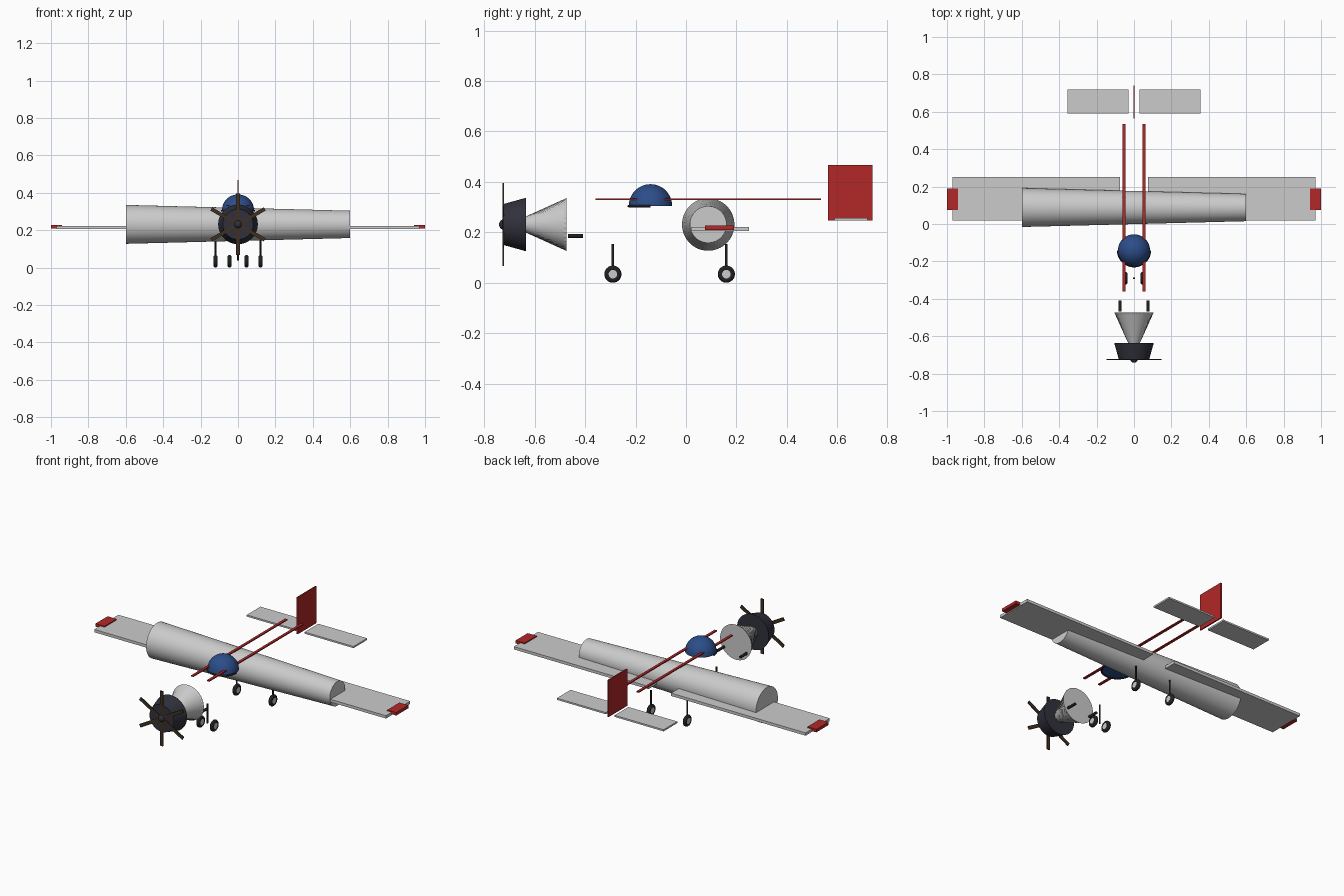
import bpy, bmesh, math
from mathutils import Matrix, Vector

if "Cube" in bpy.data.objects:
    bpy.data.objects.remove(bpy.data.objects["Cube"])


def mat(name, r, g, b):
    m = bpy.data.materials.new(name)
    m.diffuse_color = (r, g, b, 1)
    m.use_nodes = True
    m.node_tree.nodes["Principled BSDF"].inputs["Base Color"].default_value = m.diffuse_color
    return m


RED = mat("red", 0.45, 0.02, 0.02)
BLUE = mat("blue", 0.025, 0.075, 0.25)
NAVY = mat("dark_navy", 0.03, 0.03, 0.045)
BLACK = mat("black", 0.015, 0.015, 0.015)
BROWN = mat("brown", 0.05, 0.03, 0.018)
ROT = {'X': Matrix.Rotation(math.pi / 2, 4, 'Y'),
       'Y': Matrix.Rotation(-math.pi / 2, 4, 'X'),
       'Z': Matrix.Identity(4)}


def finish(name, bm, material=None, smooth=False):
    bmesh.ops.recalc_face_normals(bm, faces=bm.faces)
    me = bpy.data.meshes.new(name)
    bm.to_mesh(me)
    bm.free()
    ob = bpy.data.objects.new(name, me)
    bpy.context.collection.objects.link(ob)
    if material:
        me.materials.append(material)
    if smooth:
        bpy.ops.object.select_all(action='DESELECT')
        ob.select_set(True)
        bpy.context.view_layer.objects.active = ob
        bpy.ops.object.shade_smooth_by_angle(angle=math.radians(35))
    return ob


def box(name, lo, hi, material=None):
    lo, hi = Vector(lo), Vector(hi)
    bm = bmesh.new()
    bmesh.ops.create_cube(bm, size=1, matrix=Matrix.Translation((lo + hi) / 2)
                          @ Matrix.Diagonal((*(hi - lo), 1)))
    return finish(name, bm, material)


def cone(name, axis, centre, r1, r2, length, material=None, segs=48):
    # r1 is the radius at the negative end of the axis
    bm = bmesh.new()
    bmesh.ops.create_cone(bm, cap_ends=True, segments=segs, radius1=r1, radius2=r2,
                          depth=length, matrix=Matrix.Translation(centre) @ ROT[axis])
    return finish(name, bm, material, True)


def ring(name, centre, axis, major, minor, material, sweep=math.tau, start=0.0, n=32, m=12):
    bm = bmesh.new()
    full = sweep > 6.2
    loops = []
    for i in range(n if full else n + 1):
        a = start + sweep * i / n
        loop = []
        for j in range(m):
            b = math.tau * j / m
            r = major + minor * math.cos(b)
            p = Vector((r * math.cos(a), r * math.sin(a), minor * math.sin(b)))
            loop.append(bm.verts.new(ROT[axis] @ p + Vector(centre)))
        loops.append(loop)
    for i in range(n):
        A, B = loops[i], loops[(i + 1) % len(loops)]
        for j in range(m):
            k = (j + 1) % m
            bm.faces.new((A[j], B[j], B[k], A[k]))
    if not full:
        bm.faces.new(loops[0])
        bm.faces.new(loops[-1])
    return finish(name, bm, material, True)


# Tapered body lying along x
cone("fuselage", 'X', (0, 0.088, 0.231), 0.104, 0.073, 1.2, segs=64)

# Wings, tips, tailplanes, stripes and exhausts on both sides
for s, side in ((-1, "left"), (1, "right")):
    def pair(name, x0, x1, y0, y1, z0, z1, material=None):
        a, b = sorted((s * x0, s * x1))
        box(side + "_" + name, (a, y0, z0), (b, y1, z1), material)
    pair("wing", 0.075, 0.97, 0.02, 0.25, 0.205, 0.222)
    pair("wing_tip", 0.94, 1.0, 0.075, 0.19, 0.210, 0.228, RED)
    pair("tailplane", 0.03, 0.355, 0.59, 0.72, 0.246, 0.256)
    pair("stripe", 0.045, 0.061, -0.36, 0.535, 0.328, 0.334, RED)
    cone(side + "_exhaust", 'Y', (s * 0.075, -0.438, 0.186), 0.008, 0.008, 0.06, BLACK, 20)

box("tail_fin", (-0.004, 0.563, 0.246), (0.004, 0.74, 0.467), RED)

# Canopy dome and front frame
bm = bmesh.new()
bmesh.ops.create_uvsphere(bm, u_segments=40, v_segments=24, radius=0.086)
bmesh.ops.bisect_plane(bm, geom=bm.verts[:] + bm.edges[:] + bm.faces[:], dist=1e-5,
                       plane_co=(0, 0, 0), plane_no=(0, 0, 1), clear_inner=True)
bmesh.ops.holes_fill(bm, edges=[e for e in bm.edges if e.is_boundary])
bm.transform(Matrix.Translation((0, -0.141, 0.305)))
finish("canopy", bm, BLUE, True)
ring("windshield_frame", (0, -0.141, 0.304), 'Z', 0.086, 0.005, BLACK, math.pi, math.pi)

# Engine cowl, nose hub and six blades
cone("engine_cowl", 'Y', (0, -0.68, 0.231), 0.081, 0.106, 0.09, NAVY)
bm = bmesh.new()
bmesh.ops.create_uvsphere(bm, u_segments=24, v_segments=16, radius=0.021,
                          matrix=Matrix.Translation((0, -0.721, 0.231)))
finish("propeller_hub", bm, NAVY, True)
for i in range(6):
    blade = box("propeller_blade_%d" % (i + 1), (-0.010, -0.003, 0.01), (0.010, 0.003, 0.165), BROWN)
    blade.location = (0, -0.725, 0.231)
    blade.rotation_euler = (0, i * math.pi / 3, 0)

# Knurled cone behind the cowl
bm = bmesh.new()
rows, segs, loops = 18, 64, []
for i in range(rows + 1):
    t = i / rows
    loop = []
    for j in range(segs):
        a = math.tau * j / segs
        r = 0.030 + 0.075 * t - (0.003 if (i + j) % 2 and i < rows else 0)
        loop.append(bm.verts.new((r * math.cos(a), -0.64 + 0.166 * t, 0.231 + r * math.sin(a))))
    loops.append(loop)
for A, B in zip(loops, loops[1:]):
    for j in range(segs):
        k = (j + 1) % segs
        bm.faces.new((A[j], A[k], B[k], B[j]))
bm.faces.new(loops[0])
bm.faces.new(loops[-1])
finish("knurled_cone", bm)

# Landing gear
for name, x, y in (("left_main", -0.12, 0.16), ("right_main", 0.12, 0.16),
                   ("left_nose", -0.045, -0.29), ("right_nose", 0.045, -0.29)):
    ring(name + "_tyre", (x, y, 0.034), 'X', 0.023, 0.011, BLACK)
    cone(name + "_wheel_hub", 'X', (x, y, 0.034), 0.017, 0.017, 0.02, None, 24)
for name, x, y in (("left_strut", -0.12, 0.16), ("right_strut", 0.12, 0.16),
                   ("nose_strut", 0, -0.29)):
    cone(name, 'Z', (x, y, 0.095), 0.005, 0.005, 0.116, BLACK, 16)
